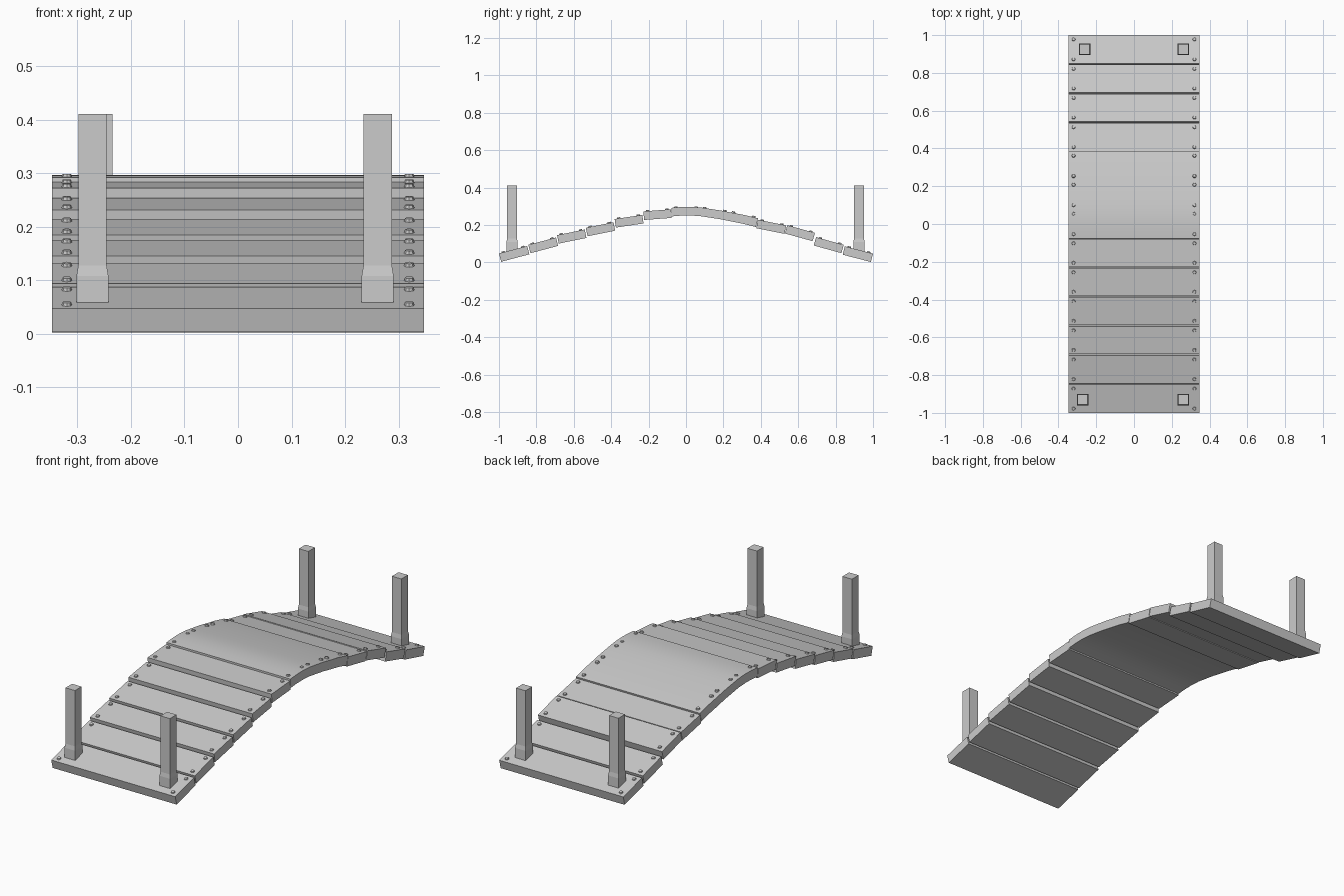
import bpy, bmesh, math
from mathutils import Matrix, Vector

if "Cube" in bpy.data.objects:
    bpy.data.objects.remove(bpy.data.objects["Cube"])

HALF_W, THICK, STEP = 0.348, 0.046, 2 / 13

# top-surface heights (front edge, back edge) of each plank, front to back
HEIGHTS = [(.048, .088), (.094, .133), (.146, .176), (.185, .215), (.232, .254),
           (.273, .284), (.293, .293), (.293, .272), (.272, .238),
           (.228, .198), (.199, .158), (.135, .094), (.086, .047)]


def finish(name, bm):
    bmesh.ops.recalc_face_normals(bm, faces=bm.faces)
    me = bpy.data.meshes.new(name)
    bm.to_mesh(me)
    bm.free()
    ob = bpy.data.objects.new(name, me)
    bpy.context.collection.objects.link(ob)
    return ob


def extrude_profile(name, pts):
    """Extrude a closed side profile (y, z) across the bridge width."""
    bm = bmesh.new()
    face = bm.faces.new([bm.verts.new((-HALF_W, y, z)) for y, z in pts])
    ext = bmesh.ops.extrude_face_region(bm, geom=[face])
    verts = [v for v in ext["geom"] if isinstance(v, bmesh.types.BMVert)]
    bmesh.ops.translate(bm, verts=verts, vec=(2 * HALF_W, 0, 0))
    return finish(name, bm)


def nail(i, a, b):
    """Four flat nail heads at the corners of one plank."""
    bm = bmesh.new()
    d = b - a
    tilt = Matrix.Rotation(math.atan2(d.y, d.x), 4, 'X')
    for x in (-0.32, 0.32):
        for t in (0.15, 0.85):
            p = a + d * t
            m = Matrix.Translation((x, p.x, p.y)) @ tilt @ Matrix.Translation((0, 0, 0.001))
            bmesh.ops.create_cone(bm, cap_ends=True, segments=8, radius1=0.011,
                                  radius2=0.008, depth=0.010, matrix=m)
    finish(f"nails_{i + 1}", bm)


# deck planks and their nails
for i, (z0, z1) in enumerate(HEIGHTS):
    y0 = -1 + i * STEP
    gap = 0.003
    a = Vector((y0 + (gap if 0 < i < 6 or i > 9 else 0), z0))
    b = Vector((y0 + STEP - (gap if i < 6 or 9 <= i < 12 else 0), z1))
    if not 6 <= i <= 8:
        d = (b - a).normalized()
        down = Vector((d.y, -d.x)) * THICK
        extrude_profile(f"plank_{i + 1}", [a, b, b + down, a + down])
    nail(i, a, b)

# three crown planks merged in one smooth curve
top = [(-.077, .292), (-.03, .296), (.02, .297), (.077, .294), (.13, .286),
       (.19, .277), (.25, .265), (.31, .254), (.385, .236)]
bottom = [(y - 0.2 * max(y, 0) * 0.15, z - THICK) for y, z in reversed(top)]
crown = extrude_profile("crown_planks", top + bottom)
bpy.context.view_layer.objects.active = crown
crown.select_set(True)
bpy.ops.object.shade_smooth_by_angle(angle=math.radians(30))

# corner posts with a flared foot: (half size, z) rings
RINGS = [(0.030, 0.045), (0.030, 0.108), (0.0265, 0.128), (0.0265, 0.411)]
for name, px, py in (("front_left_post", -0.272, -0.93), ("front_right_post", 0.261, -0.93),
                     ("back_left_post", -0.261, 0.925), ("back_right_post", 0.261, 0.925)):
    bm = bmesh.new()
    loops = [[bm.verts.new((px + sx * r, py + sy * r, z))
              for sx, sy in ((-1, -1), (1, -1), (1, 1), (-1, 1))] for r, z in RINGS]
    for lo, hi in zip(loops, loops[1:]):
        for k in range(4):
            bm.faces.new((lo[k], lo[(k + 1) % 4], hi[(k + 1) % 4], hi[k]))
    bm.faces.new(loops[0])
    bm.faces.new(loops[-1])
    finish(name, bm)
